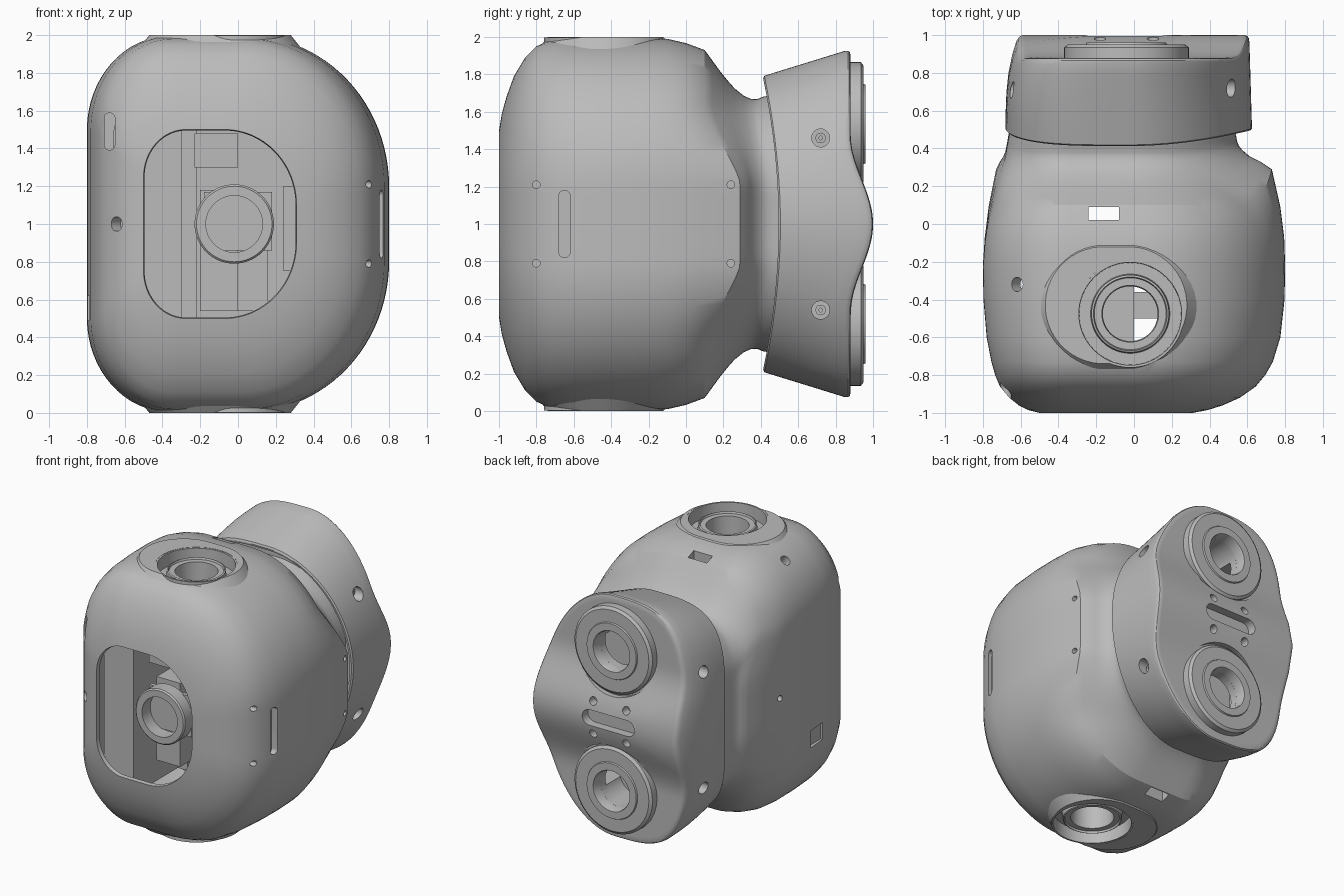
import bpy, bmesh, math
from mathutils import Vector

cube = bpy.data.objects.get("Cube")
if cube:
    bpy.data.objects.remove(cube, do_unlink=True)

grey = bpy.data.materials.new("neutral_grey")
grey.use_nodes = True
grey.diffuse_color = (0.5, 0.5, 0.5, 1)
grey.node_tree.nodes["Principled BSDF"].inputs["Base Color"].default_value = grey.diffuse_color
X, Y, Z = Vector((1, 0, 0)), Vector((0, 1, 0)), Vector((0, 0, 1))

def loft(name, rings, closed=False):
    """Skin a list of equal point rings; cap the ends unless closed."""
    bm = bmesh.new()
    vs = [[bm.verts.new(p) for p in ring] for ring in rings]
    for a, b in list(zip(vs, vs[1:])) + ([(vs[-1], vs[0])] if closed else []):
        for i in range(len(a)):
            bm.faces.new((a[i - 1], a[i], b[i], b[i - 1]))
    if not closed:
        bm.faces.new(vs[0])
        bm.faces.new(vs[-1])
    bmesh.ops.remove_doubles(bm, verts=bm.verts, dist=1e-5)
    bmesh.ops.recalc_face_normals(bm, faces=bm.faces)
    me = bpy.data.meshes.new(name)
    bm.to_mesh(me)
    bm.free()
    ob = bpy.data.objects.new(name, me)
    bpy.context.scene.collection.objects.link(ob)
    me.materials.append(grey)
    return ob

def slot(name, a, b, r, axis, depth, r_end=None, n=48):
    """Stadium prism around a-b (a cylinder when they coincide), optionally tapered."""
    a, b, d = Vector(a), Vector(b), Vector(axis).normalized()
    u = (b - a).normalized() if (b - a).length > 0 else d.orthogonal().normalized()
    v = d.cross(u)
    rings = []
    for side, radius in ((-0.5, r), (0.5, r_end or r)):
        angles = [math.tau * (i + 0.5) / n for i in range(n)]
        rings.append([(b if math.cos(t) > 0 else a) + d * depth * side
                      + (u * math.cos(t) + v * math.sin(t)) * radius for t in angles])
    return loft(name, rings)

def hole(c, r, axis, depth):
    return slot("cutter", c, c, r, axis, depth)

def box(name, lo, hi):
    (x0, y0, z0), (x1, y1, z1) = lo, hi
    return loft(name, [[(x0, y0, z), (x1, y0, z), (x1, y1, z), (x0, y1, z)] for z in (z0, z1)])

def lathe(name, centre, axis, profile, n=64):
    """Closed (radius, height) profile spun around an axis."""
    u = axis.orthogonal().normalized()
    v, c = axis.cross(u), Vector(centre)
    angles = [math.tau * i / n for i in range(n)]
    return loft(name, [[c + axis * h + (u * math.cos(t) + v * math.sin(t)) * r for t in angles]
                       for r, h in profile], closed=True)

def carve(ob, cutters):
    bpy.context.view_layer.objects.active = ob
    for c in cutters:
        mod = ob.modifiers.new("cut", 'BOOLEAN')
        mod.object, mod.solver = c, 'EXACT'
        bpy.ops.object.modifier_apply(modifier=mod.name)
        bpy.data.objects.remove(c, do_unlink=True)

# Body: asymmetric rounded sections, tight on one side, sweeping on the other
def section(xl, xr, h):
    w = xr - xl
    lx, lz, rx, rz = 0.275 * w, 0.5 * h, 0.47 * w, 0.8 * h
    up = [(xr, (h - rz) * i / 4) for i in range(4)]
    for i in range(25):
        t = math.pi / 2 * i / 24
        up.append((xr - rx + rx * math.cos(t), h - rz + rz * math.sin(t)))
    up += [(xr - rx + (xl + lx - xr + rx) * i / 4, h) for i in range(1, 4)]
    for i in range(17):
        t = math.pi / 2 * (1 + i / 16)
        up.append((xl + lx + lx * math.cos(t), h - lz + lz * math.sin(t)))
    up += [(xl, (h - lz) * (1 - i / 5)) for i in range(1, 6)]
    return up + [(x, -z) for x, z in reversed(up[1:-1])]

def bulge(dz):
    t = min(max((0.62 - abs(dz)) / 0.4, 0), 1)
    return 0.6 * t + 0.4 * t * t * (3 - 2 * t)

# y, left x, right x, half height, mid-height shift in y: inner wall, then outer, then neck
stations = [
    (-0.02, -0.70, 0.70, 0.89, 0), (-0.3, -0.74, 0.74, 0.93, 0), (-0.6, -0.72, 0.70, 0.92, 0),
    (-0.8, -0.66, 0.61, 0.86, 0), (-0.9, -0.59, 0.47, 0.70, 0), (-0.95, -0.51, 0.32, 0.51, 0),
    (-0.97, -0.495, 0.305, 0.495, 0), (-1.0, -0.50, 0.31, 0.50, 0), (-0.985, -0.56, 0.39, 0.59, 0),
    (-0.96, -0.61, 0.47, 0.68, 0), (-0.92, -0.66, 0.56, 0.79, 0), (-0.86, -0.71, 0.645, 0.89, 0),
    (-0.80, -0.735, 0.695, 0.95, 0), (-0.73, -0.755, 0.735, 0.98, 0), (-0.6, -0.78, 0.775, 0.993, 0),
    (-0.4, -0.797, 0.797, 0.996, 0), (-0.22, -0.80, 0.80, 0.996, 0), (-0.1, -0.79, 0.795, 0.99, 0.03),
    (0.0, -0.77, 0.775, 0.967, 0.09), (0.1, -0.73, 0.73, 0.93, 0.19), (0.14, -0.72, 0.70, 0.875, 0.17),
    (0.18, -0.71, 0.67, 0.82, 0.15), (0.22, -0.70, 0.64, 0.77, 0.125), (0.26, -0.69, 0.61, 0.725, 0.1),
    (0.31, -0.68, 0.575, 0.685, 0.08), (0.35, -0.675, 0.555, 0.668, 0.065),
    (0.38, -0.67, 0.545, 0.667, 0.06), (0.41, -0.665, 0.54, 0.68, 0.06), (0.53, -0.64, 0.53, 0.70, 0.06)]
body = loft("body_shell", [[(x, y + k * bulge(z), 1 + z) for x, z in section(a, b, h)]
                           for y, a, b, h, k in stations])

PORT = (-0.02, -0.475)
cuts = [box("cutter", (-0.24, 0.02, -0.5), (-0.08, 0.09, 2.5)),
        slot("cutter", (0.78, -0.65, 0.85), (0.78, -0.65, 1.15), 0.03, X, 0.12),
        slot("cutter", (-0.68, -0.9, 1.42), (-0.68, -0.9, 1.56), 0.028, Y, 0.2),
        hole((-0.64, -0.93, 1), 0.038, (-0.7, -0.7, 0), 0.2),
        hole((-0.76, -0.02, 1), 0.022, X, 0.1),
        box("cutter", (-0.9, -0.53, 0.49), (-0.77, -0.37, 0.62))]
for s in (1, -1):
    cuts.append(hole((*PORT, 1 + s), 0.285, Z, 0.4))
    cuts.append(hole((-0.62, -0.32, 1 + s * 0.9), 0.038, (-0.6, 0, s * 0.8), 0.25))
    for y, x in ((-0.8, 0.69), (0.24, 0.74)):
        cuts.append(hole((x, y, 1 + s * 0.21), 0.02, X, 0.1))
carve(body, cuts)

# Flat raised pads and port collars, above and below
for name, s in (("top", 1), ("bottom", -1)):
    pad = slot(name + "_pad", (-0.16, -0.43, 1 + s * 0.95), (-0.03, -0.43, 1 + s * 0.95),
               0.39, Z * s, 0.1, r_end=0.31)
    carve(pad, [hole((*PORT, 1 + s), 0.285, Z, 0.4)])
    lathe(name + "_port_collar", (*PORT, 1 + s), Z * s,
          [(0.285, -0.002), (0.272, -0.002), (0.27, -0.1), (0.21, -0.1), (0.205, -0.04),
           (0.195, -0.035), (0.19, -0.05), (0.15, -0.05), (0.145, -0.22), (0.285, -0.22)])

# Parts inside the front opening
box("inner_side_block", (-0.55, -0.84, 0.3), (-0.30, -0.05, 1.7))
box("inner_lower_module", (-0.2, -0.5, 0.54), (0.16, -0.36, 0.88))
box("inner_centre_module", (-0.2, -0.7, 0.54), (0.0, -0.3, 1.18))
box("inner_upper_module", (-0.23, -0.75, 1.3), (0.0, -0.68, 1.48))
box("inner_right_rail", (0.24, -0.75, 0.75), (0.33, -0.2, 1.2))
box("inner_rear_post", (-0.31, -0.3, 0.3), (-0.22, -0.01, 1.7))
box("lens_bracket", (-0.18, -0.82, 0.86), (0.18, -0.79, 1.17))
lathe("front_lens_ring", (-0.02, -0.92, 1), Y,
      [(0.15, 0), (0.2, 0), (0.21, 0.01), (0.21, 0.11), (0.15, 0.11)])

# Rear head: lemon outline with a raised wave across the back
def outline(xl, xr, h, n=96):
    c, r, pts = (xl + xr) / 2, (xr - xl) / 2, []
    for i in range(n):
        co, si = math.cos(math.tau * i / n), math.sin(math.tau * i / n)
        e = 2 / 1.95 if co > 0 else 2 / 3.5
        pts.append((c + math.copysign(r * abs(co) ** e, co), math.copysign(h * abs(si) ** e, si)))
    return pts

def front_y(z):
    return 0.41 + 0.085 * (1 - min(abs(z) / 0.79, 1) ** 2)

def back_y(z):
    return 0.88 + 0.12 * (0.5 + 0.5 * math.cos(math.pi * min(abs(z) / 0.48, 1)))

rings = []
spec = [(0, s / 6) for s in range(1, 6)] + [(0, 0.985), (0.02, 1)]
spec += [(t, 1) for t in (0.2, 0.4, 0.6, 0.8, 0.93)] + [(0.97, 0.995), (0.99, 0.985), (1, 0.965)]
spec += [(1, 0.94 - 0.055 * i) for i in range(17)]
for t, s in spec:
    ring = []
    for x, z in outline(-0.68 + 0.07 * t ** 3, 0.625 - 0.015 * t, 0.79 + 0.145 * t):
        x, z = -0.03 + (x + 0.03) * s, z * s
        ring.append((x, front_y(z) + (back_y(z) - front_y(z)) * t, 1 + z))
    rings.append(ring)
head = loft("rear_head", rings)

CX = -0.04
cuts = [slot("cutter", (CX - 0.16, 1, 1), (CX + 0.16, 1, 1), 0.06, Y, 0.14),
        box("cutter", (-0.38, 0.58, 0.42), (0.3, 0.82, 1.58)),
        loft("cutter", [[(x, front_y(z) + d, 1 + z) for x, z in outline(-0.655, 0.60, 0.765)]
                        for d in (-0.1, 0.06)])]
for s in (1, -1):
    cuts.append(hole((CX, 1.1, 1 + s * 0.535), 0.345, Y, 0.36))
    cuts.append(hole((CX, 0.85, 1 + s * 0.535), 0.15, Y, 0.4))
    cuts.append(hole((0.53, 0.72, 1 + s * 0.46), 0.048, X, 0.2))
    cuts.append(hole((-0.64, 0.71, 1 + s * 0.445), 0.045, X, 0.16))
    for x in (-0.14, 0.14):
        cuts.append(hole((CX + x, 1, 1 + s * 0.125), 0.03, Y, 0.16))
carve(head, cuts)

# Lens rings on the back and screws in the flank of the head
for name, s in (("upper", 1), ("lower", -1)):
    lathe(name + "_rear_lens_ring", (CX, 0.86, 1 + s * 0.535), Y,
          [(0.15, -0.02), (0.33, -0.02), (0.33, 0.075), (0.31, 0.09), (0.215, 0.09),
           (0.21, 0.1), (0.155, 0.1), (0.15, 0.09)])
    lathe(name + "_screw", (0.45, 0.72, 1 + s * 0.46), X,
          [(0.01, -0.03), (0.028, -0.03), (0.028, 0.02), (0.01, 0.02)], 24)

# Smooth shading with crisp edges
for ob in bpy.context.scene.objects:
    ob.select_set(ob.type == 'MESH')
bpy.context.view_layer.objects.active = body
bpy.ops.object.shade_smooth_by_angle(angle=math.radians(30))
